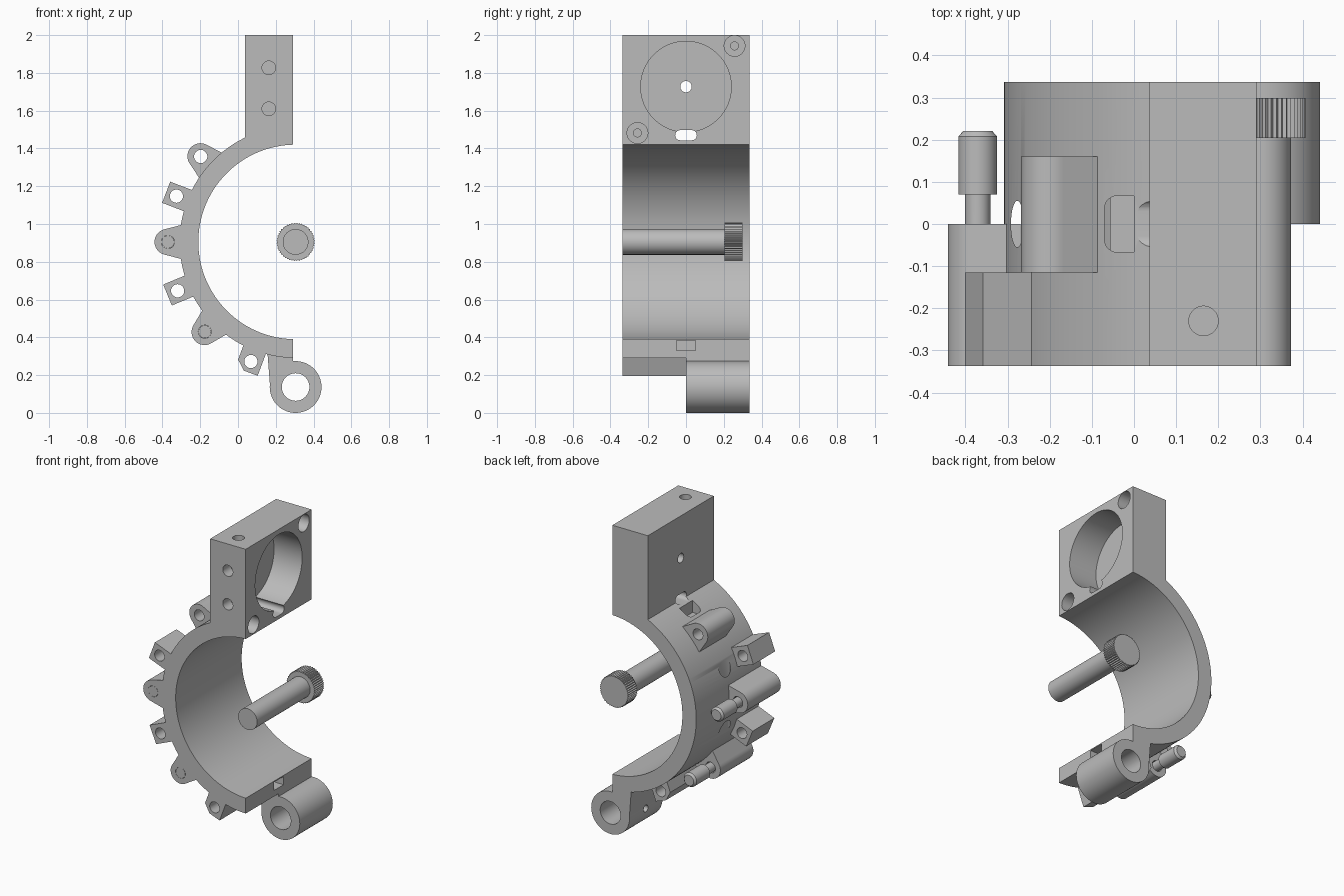
import bpy, bmesh, math
from mathutils import Vector

cube = bpy.data.objects.get("Cube")
if cube:
    bpy.data.objects.remove(cube, do_unlink=True)

steel = bpy.data.materials.new("machined_grey")
steel.use_nodes = True
GREY = (0.5, 0.5, 0.5, 1)
steel.diffuse_color = GREY
steel.node_tree.nodes["Principled BSDF"].inputs["Base Color"].default_value = GREY

CX, CZ = 0.305, 0.905        # axis of the clamp ring
R_IN, R_OUT = 0.515, 0.614
Y = 0.337                    # half depth
PLACE = {"x": lambda p, t: (t, p[0], p[1]),
         "y": lambda p, t: (p[0], t, p[1]),
         "z": lambda p, t: (p[0], p[1], t)}


def arc(cx, cy, rx, a0, a1, n, ry=None):
    ry = ry or rx
    angles = [math.radians(a0 + (a1 - a0) * i / n) for i in range(n + 1)]
    return [(cx + rx * math.cos(a), cy + ry * math.sin(a)) for a in angles]


def circle(cx, cy, r, n=40, ry=None):
    return arc(cx, cy, r, 0, 360, n, ry)[:-1]


def rect(x0, x1, z0, z1):
    return [(x0, z0), (x1, z0), (x1, z1), (x0, z1)]


def loft(name, sections, axis="y"):
    """Join matching outlines placed along an axis into a closed solid."""
    bm = bmesh.new()
    rings = [[bm.verts.new(PLACE[axis](p, t)) for p in pts] for pts, t in sections]
    n = len(rings[0])
    for a, b in zip(rings, rings[1:]):
        for i in range(n):
            j = (i + 1) % n
            bm.faces.new((a[i], a[j], b[j], b[i]))
    bm.faces.new(rings[0])
    bm.faces.new(rings[-1])
    bmesh.ops.recalc_face_normals(bm, faces=bm.faces)
    mesh = bpy.data.meshes.new(name)
    bm.to_mesh(mesh)
    bm.free()
    mesh.materials.append(steel)
    ob = bpy.data.objects.new(name, mesh)
    bpy.context.collection.objects.link(ob)
    return ob


def prism(name, pts, a, b, axis="y"):
    return loft(name, [(pts, a), (pts, b)], axis)


def activate(ob):
    bpy.ops.object.select_all(action="DESELECT")
    ob.select_set(True)
    bpy.context.view_layer.objects.active = ob


def combine(ob, others, operation="DIFFERENCE"):
    """Apply booleans and drop the helper solids."""
    activate(ob)
    for other in others:
        other.hide_render = True
        mod = ob.modifiers.new("bool", "BOOLEAN")
        mod.operation = operation
        mod.solver = "EXACT"
        mod.object = other
        bpy.ops.object.modifier_apply(modifier=mod.name)
        bpy.data.objects.remove(other, do_unlink=True)


def smooth(ob, angle=30):
    activate(ob)
    bpy.ops.object.shade_smooth_by_angle(angle=math.radians(angle))


def cut(pts, a, b, axis):
    return prism("cutter", pts, a, b, axis)


# Half ring with the upright block on its upper end
X0, X1 = 0.037, 0.291
a_in = math.degrees(math.acos((X1 - CX) / R_IN))
a_out = math.degrees(math.acos((X1 - CX) / R_OUT))
a_block = math.degrees(math.acos((X0 - CX) / R_OUT))
profile = arc(CX, CZ, R_IN, 360 - a_in, a_in, 72)
profile += [(X1, 2), (X0, 2)]
profile += arc(CX, CZ, R_OUT, a_block, 360 - a_out, 64)
body = prism("clamp_body", profile, -Y, Y)

slot = arc(0.03, 1.47, 0.027, -90, 90, 10) + arc(-0.03, 1.47, 0.027, 90, 270, 10)
pocket = rect(-0.03, 0, -0.067, 0.067)
pocket = [(0, -0.067), (0, 0.067)] + arc(-0.04, 0.037, 0.03, 90, 180, 6) \
    + arc(-0.04, -0.037, 0.03, 180, 270, 6)
cutters = [
    cut(circle(0, 1.727, 0.24, 64), 0.09, 0.4, "x"),       # main bore
    cut(circle(0, 1.727, 0.03), -0.1, 0.2, "x"),           # centre hole
    cut(slot, -0.02, 0.4, "x"),                            # cable slot
    cut(pocket, 1.36, 1.6, "z"),                           # slot exit pocket
    cut(circle(-0.277, 0, 0.015, 40, 0.055), 0.4, 1.4, "z"),  # strap passage
    cut(rect(-0.05, 0.05, 0.33, 0.383), 0.16, 0.4, "x"),   # end slot
    cut(circle(0.165, -0.23, 0.035), 1.92, 2.1, "z"),      # top screw hole
]
for z in (1.61, 1.827):
    cutters.append(cut(circle(0.163, z, 0.036), -0.4, -0.26, "y"))
for y, z in ((0.257, 1.943), (-0.257, 1.482)):
    cutters.append(cut(circle(y, z, 0.055), 0.13, 0.4, "x"))
    cutters.append(cut(circle(y, z, 0.021), 0.08, 0.2, "x"))
combine(body, cutters)
smooth(body)

# Hinge barrel with its web to the ring
BX, BZ, BR = 0.305, 0.137, 0.137
web = [(0.155, 0.33), (0.17, 0.137), (BX, BZ), (X1, 0.27), (X1, 0.33)]
barrel = prism("hinge_barrel", circle(BX, BZ, BR, 64), 0, Y)
combine(barrel, [prism("web", web, 0, Y)], "UNION")
combine(barrel, [cut(circle(BX, BZ, 0.073, 48), -0.1, 0.5, "y"),
                 cut(circle(0.17, BZ, 0.022), 0.1, 0.3, "x")])
smooth(barrel)


# Lugs around the ring: profiles are (radial, tangential)
def round_lug():
    return [(0.575, 0.1), (0.605, 0.09)] + arc(0.678, 0, 0.069, 75, -75, 20) \
        + [(0.605, -0.09), (0.575, -0.1)]


SQUARE = [(0.575, 0.06), (0.734, 0.06), (0.734, -0.06), (0.575, -0.06)]
CHAMFERED = [(0.575, 0.06), (0.734, 0.06), (0.734, -0.018), (0.69, -0.067), (0.575, -0.067)]
lugs = [("upper_round_lug", 138, round_lug(), -0.115, 0.16),
        ("upper_square_lug", 159, SQUARE, -Y, -0.115),
        ("middle_round_lug", 180, round_lug(), -Y, 0),
        ("lower_square_lug", 202.5, SQUARE, -Y, -0.115),
        ("lower_round_lug", 224.7, round_lug(), -Y, 0),
        ("end_chamfered_lug", 249.5, CHAMFERED, -Y, 0.16)]
for name, angle, shape, y0, y1 in lugs:
    a = math.radians(angle)
    c, s = math.cos(a), math.sin(a)
    pts = [(CX + r * c - t * s, CZ + r * s + t * c) for r, t in shape]
    hx, hz = CX + 0.676 * c, CZ + 0.676 * s
    lug = prism(name, pts, y0, y1)
    combine(lug, [cut(circle(hx, hz, 0.035, 32), -0.5, 0.5, "y")])
    smooth(lug)
    # Stepped pins sit in the middle and lower round lugs
    if name in ("middle_round_lug", "lower_round_lug"):
        steps = [(0.034, -Y), (0.03, 0), (0.03, 0.07), (0.046, 0.07),
                 (0.046, 0.208), (0.034, 0.221)]
        pin = loft(name.replace("lug", "pin"),
                   [(circle(hx, hz, r, 32), y) for r, y in steps])
        smooth(pin)

# Thumb screw: plain shaft and knurled head
shaft = prism("screw_shaft", circle(CX, CZ, 0.068, 48), -Y, 0.21)
smooth(shaft)
TEETH = 48
knurl = []
for i in range(TEETH * 2):
    a = math.pi * i / TEETH
    r = 0.102 if i % 2 else 0.096
    knurl.append((CX + r * math.cos(a), CZ + r * math.sin(a)))
prism("screw_head", knurl, 0.204, 0.299)
